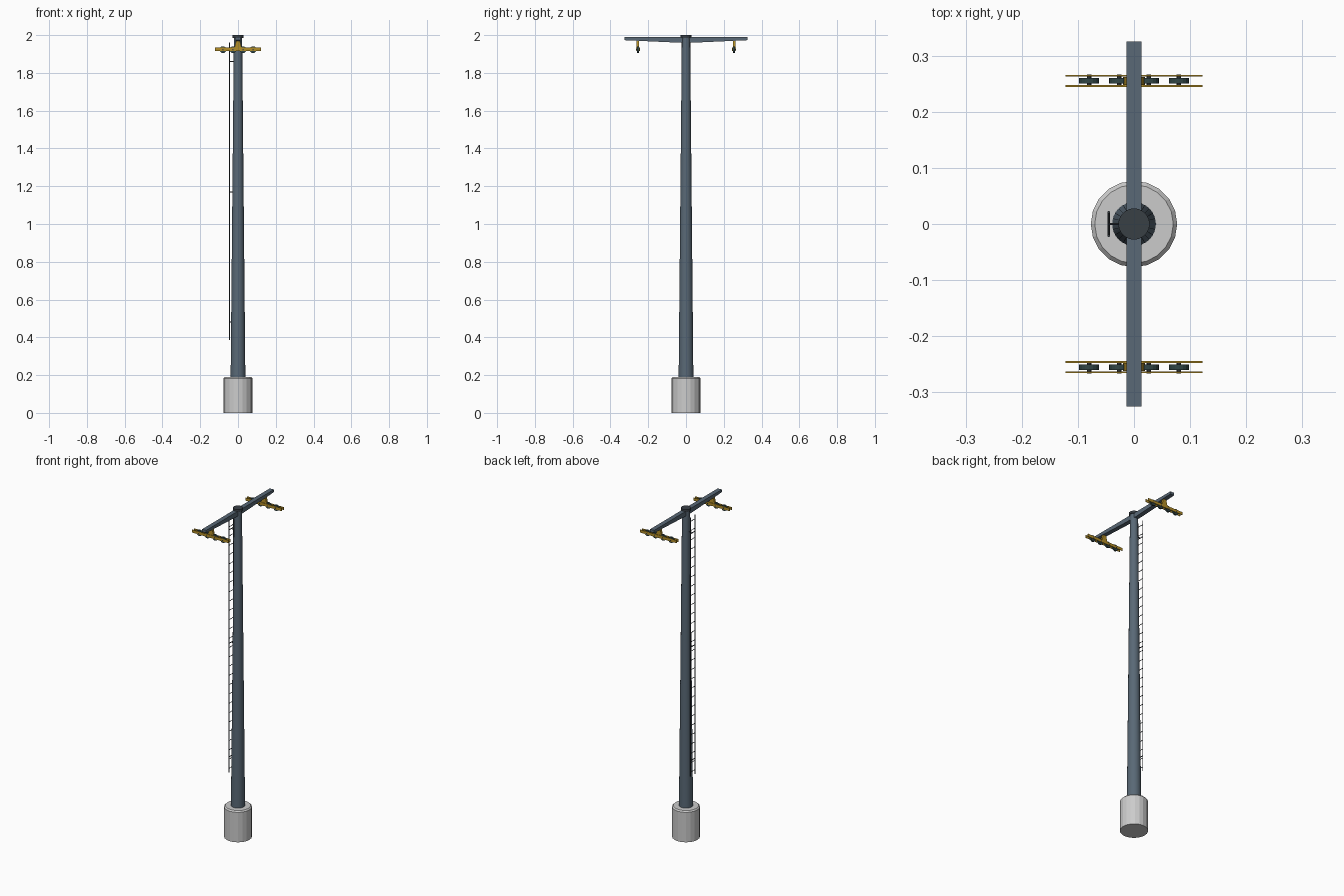
import bpy, bmesh, math
from mathutils import Vector

if "Cube" in bpy.data.objects:
    bpy.data.objects.remove(bpy.data.objects["Cube"])

def mat(name, c):
    m = bpy.data.materials.new(name)
    m.diffuse_color = (*c, 1)
    m.use_nodes = True
    m.node_tree.nodes["Principled BSDF"].inputs["Base Color"].default_value = m.diffuse_color
    return m

STEEL = mat("blue_grey_steel", (0.10, 0.14, 0.18))
DARK = mat("dark_steel", (0.04, 0.05, 0.06))
YELLOW = mat("yellow_paint", (0.45, 0.27, 0.02))
RUBBER = mat("wheel_rubber", (0.03, 0.06, 0.06))

def finish(name, bm, m=None):
    bmesh.ops.recalc_face_normals(bm, faces=bm.faces)
    me = bpy.data.meshes.new(name)
    bm.to_mesh(me)
    bm.free()
    ob = bpy.data.objects.new(name, me)
    bpy.context.collection.objects.link(ob)
    if m:
        me.materials.append(m)
    return ob

def lathe(name, profile, sides, m=None):
    """Capped stack of rings, profile = (radius, z)."""
    bm = bmesh.new()
    rings = [[bm.verts.new((r * math.cos(2 * math.pi * i / sides),
                            r * math.sin(2 * math.pi * i / sides), z))
              for i in range(sides)] for r, z in profile]
    for a, b in zip(rings, rings[1:]):
        for i in range(sides):
            j = (i + 1) % sides
            bm.faces.new((a[i], a[j], b[j], b[i]))
    bm.faces.new(rings[0])
    bm.faces.new(rings[-1])
    return finish(name, bm, m)

def prism(name, outline, axis, lo, hi, m=None):
    """Extrude a 2D outline along x (outline is y,z) or y (outline is x,z)."""
    bm = bmesh.new()
    put = (lambda p, t: (t, p[0], p[1])) if axis == "x" else (lambda p, t: (p[0], t, p[1]))
    a = [bm.verts.new(put(p, lo)) for p in outline]
    b = [bm.verts.new(put(p, hi)) for p in outline]
    bm.faces.new(a)
    bm.faces.new(b)
    for i in range(len(a)):
        j = (i + 1) % len(a)
        bm.faces.new((a[i], a[j], b[j], b[i]))
    return finish(name, bm, m)

def rod(name, p, q, r, sides, m):
    p, q = Vector(p), Vector(q)
    bm = bmesh.new()
    bmesh.ops.create_cone(bm, cap_ends=True, segments=sides, radius1=r, radius2=r, depth=(q - p).length)
    rot = (q - p).to_track_quat("Z", "Y").to_matrix().to_4x4()
    rot.translation = (p + q) / 2
    bmesh.ops.transform(bm, matrix=rot, verts=bm.verts)
    return finish(name, bm, m)

# Concrete foundation, tapered mast and cap
lathe("foundation", [(0.077, 0), (0.077, 0.182), (0.070, 0.19)], 20)
lathe("mast", [(0.039, 0.188), (0.022, 1.987)], 24, STEEL)
lathe("mast_cap", [(0.028, 1.986), (0.028, 2.0)], 20, DARK)

# Crossarm, deeper in the middle
prism("crossarm", [(-0.325, 1.989), (0.325, 1.989), (0.325, 1.973),
                   (0.04, 1.960), (-0.04, 1.960), (-0.325, 1.973)], "x", -0.0135, 0.0135, STEEL)

# Cable wheel assemblies under each arm end
for side, s in (("rear", 1), ("front", -1)):
    c = 0.255 * s
    prism(side + "_hanger", [(-0.02, 1.928), (0.02, 1.928), (0.009, 1.973), (-0.009, 1.973)],
          "y", c - 0.007, c + 0.007, YELLOW)
    for n, d in (("outer", 0.009), ("inner", -0.009)):
        y = c + d * s
        prism(f"{side}_{n}_plate", [(-0.122, 1.917), (0.122, 1.917), (0.122, 1.934), (-0.122, 1.934)],
              "y", y - 0.0015, y + 0.0015, YELLOW)
    for i in range(4):
        x = -0.08 + i * 0.16 / 3
        rod(f"{side}_wheel_{i}", (x, c - 0.005, 1.923), (x, c + 0.005, 1.923), 0.018, 16, RUBBER)
        rod(f"{side}_axle_{i}", (x, c - 0.011, 1.923), (x, c + 0.011, 1.923), 0.004, 8, DARK)

# Ladder on the left side of the mast
LX = -0.045
for n, y in (("front", -0.021), ("rear", 0.021)):
    rod("ladder_rail_" + n, (LX, y, 0.385), (LX, y, 1.96), 0.0025, 6, DARK)
for i in range(28):
    z = 0.41 + i * 0.0565
    rod(f"ladder_rung_{i}", (LX, -0.021, z), (LX, 0.021, z), 0.0018, 6, DARK)
for i in range(3):
    z = 0.48 + i * 0.69
    rod(f"ladder_bracket_{i}", (LX, 0, z), (-0.015, 0, z), 0.0025, 6, DARK)
    rod(f"ladder_bracket_bar_{i}", (LX, -0.021, z), (LX, 0.021, z), 0.0025, 6, DARK)

# Smooth the round mast only
bpy.ops.object.select_all(action="DESELECT")
mast = bpy.data.objects["mast"]
mast.select_set(True)
bpy.context.view_layer.objects.active = mast
bpy.ops.object.shade_smooth_by_angle(angle=math.radians(30))
